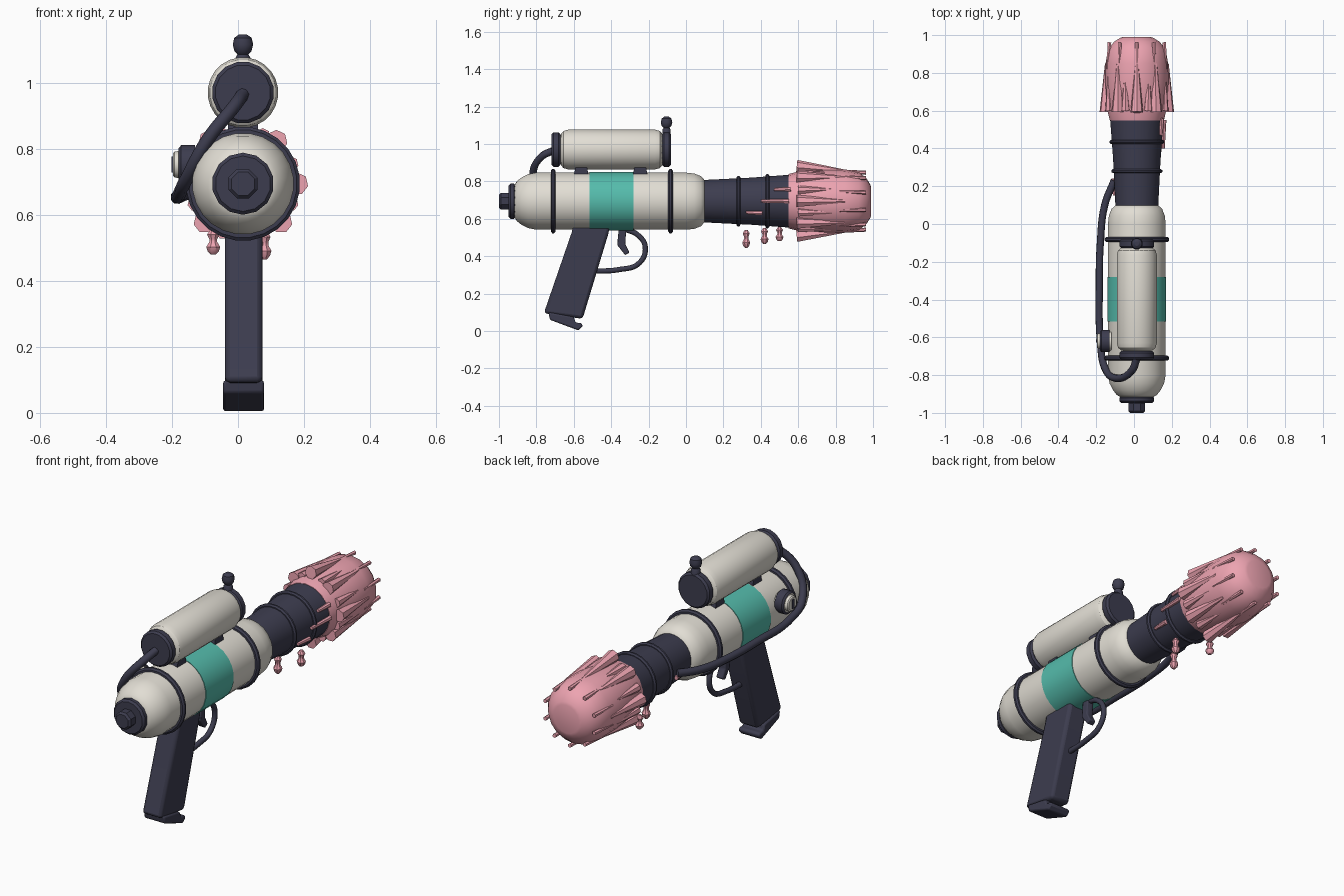
import bpy, bmesh, math
from mathutils import Vector, Matrix

if "Cube" in bpy.data.objects:
    bpy.data.objects.remove(bpy.data.objects["Cube"])

CX, CZ, TZ = 0.015, 0.694, 0.97


def mat(name, col):
    m = bpy.data.materials.new(name)
    m.diffuse_color = (*col, 1)
    m.use_nodes = True
    m.node_tree.nodes["Principled BSDF"].inputs["Base Color"].default_value = m.diffuse_color
    return m


CREAM = mat("cream", (0.76, 0.73, 0.66))
DARK = mat("dark", (0.046, 0.046, 0.078))
TEAL = mat("teal", (0.09, 0.5, 0.41))
PINK = mat("pink", (0.85, 0.37, 0.44))


def finish(name, bm, m):
    bmesh.ops.remove_doubles(bm, verts=bm.verts, dist=1e-5)
    bmesh.ops.recalc_face_normals(bm, faces=bm.faces)
    me = bpy.data.meshes.new(name)
    bm.to_mesh(me)
    bm.free()
    me.materials.append(m)
    ob = bpy.data.objects.new(name, me)
    bpy.context.collection.objects.link(ob)
    return ob


def lathe(name, prof, m, center=(CX, 0, CZ), axis='Y', seg=24):
    """Revolve (distance along axis, radius) points round the axis."""
    bm = bmesh.new()
    rings = []
    for d, r in prof:
        ring = []
        for i in range(seg):
            a = 2 * math.pi * (i + 0.5) / seg
            u, v = r * math.cos(a), r * math.sin(a)
            p = {'Y': (u, d, v), 'Z': (u, v, d), 'X': (d, u, v)}[axis]
            ring.append(bm.verts.new(Vector(p) + Vector(center)))
        rings.append(ring)
    for a, b in zip(rings, rings[1:]):
        for i in range(seg):
            j = (i + 1) % seg
            bm.faces.new((a[i], a[j], b[j], b[i]))
    if prof[0] != prof[-1]:
        bm.faces.new(rings[0])
        bm.faces.new(rings[-1])
    return finish(name, bm, m)


def band(name, y, r_in, r_out, w, m=DARK, **kw):
    h = w / 2
    return lathe(name, [(y - h, r_in), (y - h, r_out - h * .7), (y - h * .4, r_out), (y + h * .4, r_out),
                        (y + h, r_out - h * .7), (y + h, r_in), (y - h, r_in)], m, **kw)


def drum(name, y0, y1, r, m, b=0.01, **kw):
    return lathe(name, [(y0, r - b), (y0 + b, r), (y1 - b, r), (y1, r - b)], m, **kw)


def plate(name, pts, x, width, m, bevel=0.0):
    """Extrude a (y, z) outline across x."""
    bm = bmesh.new()
    f = bm.faces.new([bm.verts.new((x - width / 2, y, z)) for y, z in pts])
    ext = bmesh.ops.extrude_face_region(bm, geom=[f])['geom']
    bmesh.ops.translate(bm, verts=[v for v in ext if isinstance(v, bmesh.types.BMVert)], vec=(width, 0, 0))
    ob = finish(name, bm, m)
    if bevel:
        mod = ob.modifiers.new("bevel", 'BEVEL')
        mod.width, mod.segments = bevel, 2
    return ob


def tube(name, pts, r, m):
    cu = bpy.data.curves.new(name, 'CURVE')
    cu.dimensions = '3D'
    cu.bevel_depth, cu.bevel_resolution, cu.resolution_u, cu.use_fill_caps = r, 2, 6, True
    sp = cu.splines.new('BEZIER')
    sp.bezier_points.add(len(pts) - 1)
    for bp, p in zip(sp.bezier_points, pts):
        bp.co = p
        bp.handle_left_type = bp.handle_right_type = 'AUTO'
    cu.materials.append(m)
    ob = bpy.data.objects.new(name, cu)
    bpy.context.collection.objects.link(ob)
    return ob


def spike(name, p, q, r0, r1, m=PINK, seg=7):
    p, q = Vector(p), Vector(q)
    rot = (q - p).to_track_quat('Z', 'Y').to_matrix().to_4x4()
    bm = bmesh.new()
    bmesh.ops.create_cone(bm, cap_ends=True, segments=seg, radius1=r0, radius2=r1, depth=(q - p).length,
                          matrix=Matrix.Translation((p + q) / 2) @ rot)
    return finish(name, bm, m)


def polar(deg, r, y):
    a = math.radians(deg)
    return (CX + r * math.cos(a), y, CZ + r * math.sin(a))


# Main body with rounded ends, colour band, clamp rings, rear cap
lathe("body", [(-0.918, 0.085), (-0.905, 0.107), (-0.88, 0.127), (-0.845, 0.145), (-0.80, 0.154), (0.0, 0.154),
               (0.045, 0.149), (0.08, 0.135), (0.098, 0.115), (0.105, 0.09)], CREAM)
lathe("colour_band", [(-0.515, 0.15), (-0.515, 0.157), (-0.28, 0.157), (-0.28, 0.15), (-0.515, 0.15)], TEAL)
for i, y in enumerate((-0.71, -0.082)):
    band(f"body_ring_{i}", y, 0.145, 0.173, 0.026)
drum("rear_cap", -0.948, -0.91, 0.094, DARK, seg=14)
drum("rear_nut", -1.0, -0.94, 0.048, DARK, seg=8)

# Barrel
lathe("barrel", [(0.09, 0.114), (0.35, 0.127), (0.56, 0.143)], DARK)
for y, r in ((0.28, 0.136), (0.435, 0.146)):
    band(f"barrel_ring_{y}", y, 0.11, r, 0.022)

# Muzzle head with tapered spikes and front fingers
lathe("muzzle_head", [(0.545, 0.10), (0.547, 0.145), (0.60, 0.158), (0.75, 0.17), (0.85, 0.168), (0.925, 0.155),
                      (0.965, 0.122), (0.985, 0.09), (0.99, 0.075)], PINK, seg=18)
for i, a in enumerate((0, 52, 90, 128, 180, 225, 270, 315)):
    r = 0.187 if a in (90, 270) else 0.164
    spike(f"muzzle_spike_{a}", polar(a, r, 0.592), polar(a, 0.160, 0.85), 0.034, 0.009)
for i in range(8):
    a = 22.5 + 45 * i
    spike(f"small_spike_{i}", polar(a, 0.156, 0.60), polar(a, 0.162, 0.78), 0.024, 0.006)
for i in range(10):
    a = 18 + 36 * i
    spike(f"front_finger_{i}", polar(a, 0.163, 0.82), polar(a, 0.152, 0.962), 0.007, 0.011, seg=6)

# Paint drips under the barrel and streaks on its sides
for i, (x, y, z, h) in enumerate(((0.01, 0.322, 0.445, 0.095), (0.08, 0.42, 0.465, 0.085), (-0.075, 0.50, 0.48, 0.075))):
    lathe(f"drip_{i}", [(h * t, r) for t, r in ((0, .008), (.12, .018), (.3, .023), (.5, .013), (.62, .013),
                                               (.8, .02), (1, .009))], PINK, (x, y, z), 'Z', 8)
for i, (a, r, y0, y1) in enumerate(((-28, 0.13, 0.32, 0.41), (26, 0.142, 0.47, 0.56), (0, 0.139, 0.40, 0.55),
                                    (195, 0.122, 0.15, 0.24))):
    spike(f"streak_{i}", polar(a, r, y0), polar(a, r + 0.005, y1), 0.009, 0.013)

# Upper tank, end caps, feet, knob
T = (CX, 0, TZ)
lathe("tank", [(-0.672, 0.07), (-0.668, 0.085), (-0.655, 0.1), (-0.63, 0.107), (-0.165, 0.107), (-0.14, 0.1),
               (-0.127, 0.085), (-0.123, 0.07)], CREAM, T)
drum("tank_rear_cap", -0.718, -0.672, 0.094, DARK, center=T, seg=16)
drum("tank_front_cap", -0.128, -0.08, 0.094, DARK, center=T, seg=16)
for i, y in enumerate((-0.56, -0.245)):
    plate(f"tank_foot_{i}", [(y - .04, .83), (y + .04, .83), (y + .03, .88), (y - .03, .88)], CX, 0.09, DARK)
lathe("knob", [(0, .023), (.045, .023), (.055, .017), (.065, .027), (.085, .032), (.105, .027), (.115, .012)],
      DARK, (CX, -0.104, 1.031), 'Z', 12)

# Hose from the tank round the left side to the barrel
tube("hose", [(0.015, -0.71, 0.965), (-0.01, -0.775, 0.93), (-0.09, -0.817, 0.83), (-0.155, -0.76, 0.71),
              (-0.178, -0.62, 0.662), (-0.184, -0.35, 0.655), (-0.178, -0.1, 0.655), (-0.155, 0.1, 0.665),
              (-0.105, 0.23, 0.68)], 0.02, DARK)

# Side dial with slot
D = (0, -0.62, 0.752)
lathe("dial_base", [(-0.12, 0.05), (-0.178, 0.05)], CREAM, D, 'X', 16)
lathe("dial_rim", [(-0.13, 0.048), (-0.13, 0.06), (-0.172, 0.06), (-0.18, 0.05), (-0.13, 0.048)], DARK, D, 'X', 16)
lathe("dial_face", [(-0.17, 0.043), (-0.192, 0.04), (-0.197, 0.034)], CREAM, D, 'X', 16)
plate("dial_slot", [(-0.628, .728), (-0.612, .728), (-0.612, .776), (-0.628, .776)], -0.19, 0.022, DARK)

# Grip, foot plate, trigger and guard
plate("grip", [(-0.60, 0.58), (-0.405, 0.58), (-0.415, 0.52), (-0.553, 0.065), (-0.76, 0.095), (-0.61, 0.53)],
      0.017, 0.113, DARK, 0.016)
plate("grip_foot", [(-0.728, 0.06), (-0.575, 0.003), (-0.552, 0.025), (-0.558, 0.042), (-0.59, 0.045), (-0.60, 0.075),
                    (-0.735, 0.10)], 0.017, 0.124, DARK, 0.008)
plate("trigger", [(-0.358, .56), (-0.318, .56), (-0.325, .465), (-0.302, .42), (-0.325, .405), (-0.368, .46)],
      CX, 0.04, DARK, 0.006)
tube("trigger_guard", [(CX, y, z) for y, z in ((-0.33, .545), (-0.26, .515), (-0.218, .45), (-0.25, .363),
                                              (-0.36, .328), (-0.51, .32))], 0.014, DARK)

# Smooth shading with sharp edges kept
bpy.ops.object.select_all(action='DESELECT')
for ob in bpy.context.scene.objects:
    if ob.type == 'MESH':
        ob.select_set(True)
        bpy.context.view_layer.objects.active = ob
bpy.ops.object.shade_smooth_by_angle(angle=math.radians(32))
